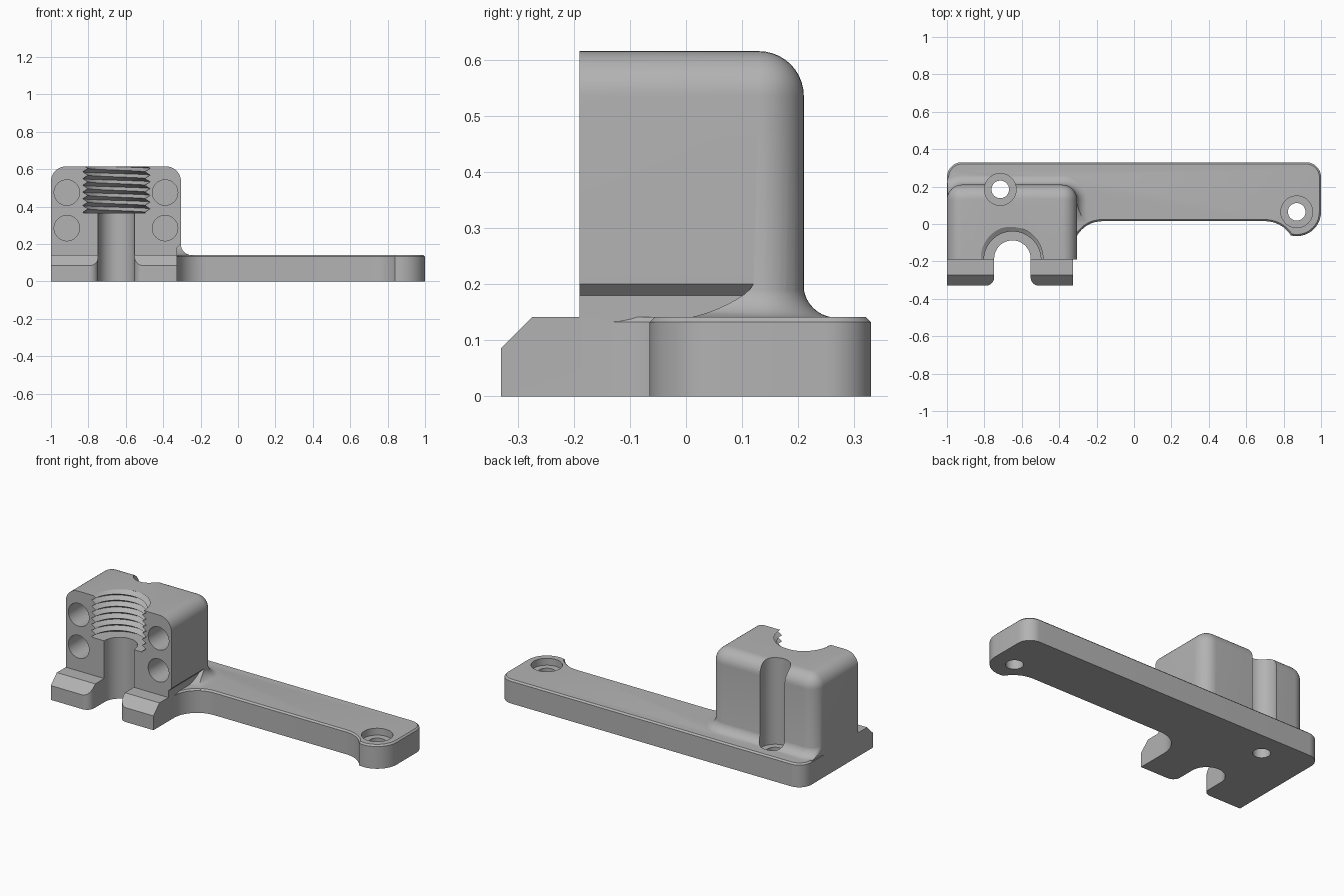
import bpy, bmesh
from math import sin, cos, pi, radians, sqrt
from mathutils import Matrix

if "Cube" in bpy.data.objects:
    bpy.data.objects.remove(bpy.data.objects["Cube"])

grey = bpy.data.materials.new("plain_grey")
grey.use_nodes = True
colour = (0.45, 0.45, 0.45, 1)
grey.diffuse_color = colour
grey.node_tree.nodes["Principled BSDF"].inputs["Base Color"].default_value = colour


def finish(bm, name):
    bmesh.ops.remove_doubles(bm, verts=bm.verts, dist=1e-5)
    bmesh.ops.recalc_face_normals(bm, faces=bm.faces)
    mesh = bpy.data.meshes.new(name)
    bm.to_mesh(mesh)
    bm.free()
    mesh.materials.append(grey)
    ob = bpy.data.objects.new(name, mesh)
    bpy.context.collection.objects.link(ob)
    return ob


def loft(loops, name, bevel=None):
    """Solid through a stack of equal-length loops; bevel = (edge rule, width, segments)."""
    bm = bmesh.new()
    rings = [[bm.verts.new(p) for p in loop] for loop in loops]
    n = len(rings[0])
    for a, b in zip(rings, rings[1:]):
        for i in range(n):
            j = (i + 1) % n
            bm.faces.new((a[i], a[j], b[j], b[i]))
    bm.faces.new(rings[0])
    bm.faces.new(rings[-1])
    bmesh.ops.recalc_face_normals(bm, faces=bm.faces)
    if bevel:
        rule, width, segments = bevel
        edges = [e for e in bm.edges if rule(e.verts[0].co, e.verts[1].co)]
        bmesh.ops.bevel(bm, geom=edges, offset=width, segments=segments,
                        profile=0.5, affect='EDGES')
    return finish(bm, name)


def prism(points, z0, z1, name, bevel=None):
    return loft([[(x, y, z) for x, y in points] for z in (z0, z1)], name, bevel)


def box(x0, x1, y0, y1, z0, z1, name, bevel=None):
    return prism([(x0, y0), (x1, y0), (x1, y1), (x0, y1)], z0, z1, name, bevel)


def cylinder(x, y, z, radius, depth, name, along_y=False):
    bm = bmesh.new()
    bmesh.ops.create_cone(bm, cap_ends=True, segments=48, radius1=radius,
                          radius2=radius, depth=depth)
    turn = Matrix.Rotation(pi / 2, 4, 'X') if along_y else Matrix()
    bm.transform(Matrix.Translation((x, y, z)) @ turn)
    return finish(bm, name)


def arc(x, y, r, start, end, steps=12):
    angles = [radians(start + (end - start) * i / steps) for i in range(steps + 1)]
    return [(x + r * cos(a), y + r * sin(a)) for a in angles]


def combine(target, tool, operation):
    mod = target.modifiers.new("join", 'BOOLEAN')
    mod.operation, mod.solver, mod.object = operation, 'EXACT', tool
    bpy.context.view_layer.objects.active = target
    bpy.ops.object.modifier_apply(modifier=mod.name)
    bpy.data.objects.remove(tool)


LEFT, RIGHT, FRONT, BACK = -1, -0.305, -0.19, 0.21
FOOT, DECK, TOP = -0.325, 0.141, 0.615
CX, ROUND = -0.65, 0.08

# Upright block: rounded on top and at the back, sharp at the front
def rounded_edge(a, b):
    vertical_back = min(a.y, b.y) > 0.2 and abs(a.z - b.z) > 0.1
    top_rim = min(a.z, b.z) > 0.6 and max(a.y, b.y) > 0
    return vertical_back or top_rim

body = box(LEFT, RIGHT, FRONT, BACK, 0.05, TOP, "clamp_bracket",
           (rounded_edge, ROUND, 10))

# Undercut along the inner lower side of the block
profile = [(FOOT, 0.02), (FOOT, 0.18), (-0.255, 0.25), (-0.255, 0.02)]
combine(body, loft([[(x, y, z) for x, z in profile] for y in (-0.3, 0.12)],
                   "undercut"), 'DIFFERENCE')

# Flat arm with a rounded ear at its end and a chamfered upper rim
outline = ([(-0.4, -0.14)] + arc(-0.17, -0.14, 0.155, 180, 90)
           + arc(0.70, -0.15, 0.165, 90, 35)
           + arc(0.87, 0.065, 0.13, 256, 360)
           + arc(0.92, 0.25, ROUND, 0, 90)
           + arc(-0.92, 0.25, ROUND, 90, 180) + [(LEFT, -0.14)])
arm = prism(outline, 0, DECK, "arm",
            (lambda a, b: min(a.z, b.z) > 0.1, 0.009, 1))
combine(body, arm, 'UNION')

# Foot with a sloped nose
profile = [(-0.33, 0), (-0.33, 0.085), (-0.274, DECK), (0.12, DECK), (0.12, 0)]
combine(body, loft([[(x, y, z) for y, z in profile] for x in (LEFT, FOOT)],
                   "foot"), 'UNION')

# Concave fillet where the block meets the arm, fading out toward the front
loops = []
for i in range(11):
    a = pi / 2 * i / 10
    flare = 0.06 * (1 - cos(a)) - 0.001
    z = 0.2 - 0.06 * sin(a)
    start = 0.12 * (1 - sqrt(i / 10) * sin(a))
    rim = ([(RIGHT + flare, start)]
           + arc(RIGHT - ROUND, BACK - ROUND, ROUND + flare, 0, 90)
           + arc(LEFT + ROUND, BACK - ROUND, ROUND + flare, 90, 180)
           + [(LEFT, start)])
    loops.append([(max(x, LEFT + 0.002), y, z) for x, y in rim])
loops.append([(x, y, 0.1) for x, y, z in loops[-1]])
combine(body, loft(loops, "base_fillet"), 'UNION')

# Front slot with a rounded end and rounded lips
half, lip = 0.0975, 0.045
side = [(-half - lip, -0.4)] + arc(-half - lip, -0.285, lip, -90, 0)
side += arc(0, -0.185, half, 180, 90)
mirrored = [(-x, y) for x, y in reversed(side[:-1])]
combine(body, prism([(CX + x, y) for x, y in side + mirrored], -0.1, 0.8, "slot"),
        'DIFFERENCE')

# Threaded half bore: a zigzag profile swept along a helix, trimmed to a flat floor
pitch, low, high = 0.036, 0.152, 0.18
loops = []
for i in range(61):
    a = radians(-30 + 4 * i)
    base = 0.28 + pitch * a / (2 * pi)
    wave = [(low if k % 2 else high, base + pitch * k / 2) for k in range(22)]
    section = [(0.005, wave[0][1])] + wave + [(0.005, wave[-1][1])]
    loops.append([(CX + r * cos(a), FRONT - 0.002 + r * sin(a), z) for r, z in section])
thread = loft(loops, "thread")
combine(thread, box(-1.2, 0, -0.5, 0.3, 0.365, 0.9, "trim"), 'INTERSECT')
combine(body, thread, 'DIFFERENCE')

# Blind holes in the front face
for x in (-0.915, -0.39):
    for z in (0.285, 0.475):
        combine(body, cylinder(x, FRONT, z, 0.068, 0.4, "front_hole", True),
                'DIFFERENCE')

# Counterbored screw holes; the one behind the block also grooves its back
for x, y in ((-0.715, 0.185), (0.87, 0.065)):
    combine(body, cylinder(x, y, 0.6, 0.085, 1.0, "counterbore"), 'DIFFERENCE')
    combine(body, cylinder(x, y, 0, 0.047, 0.5, "screw_hole"), 'DIFFERENCE')

bpy.ops.object.select_all(action='DESELECT')
body.select_set(True)
bpy.context.view_layer.objects.active = body
bpy.ops.object.shade_smooth_by_angle(angle=radians(30))
